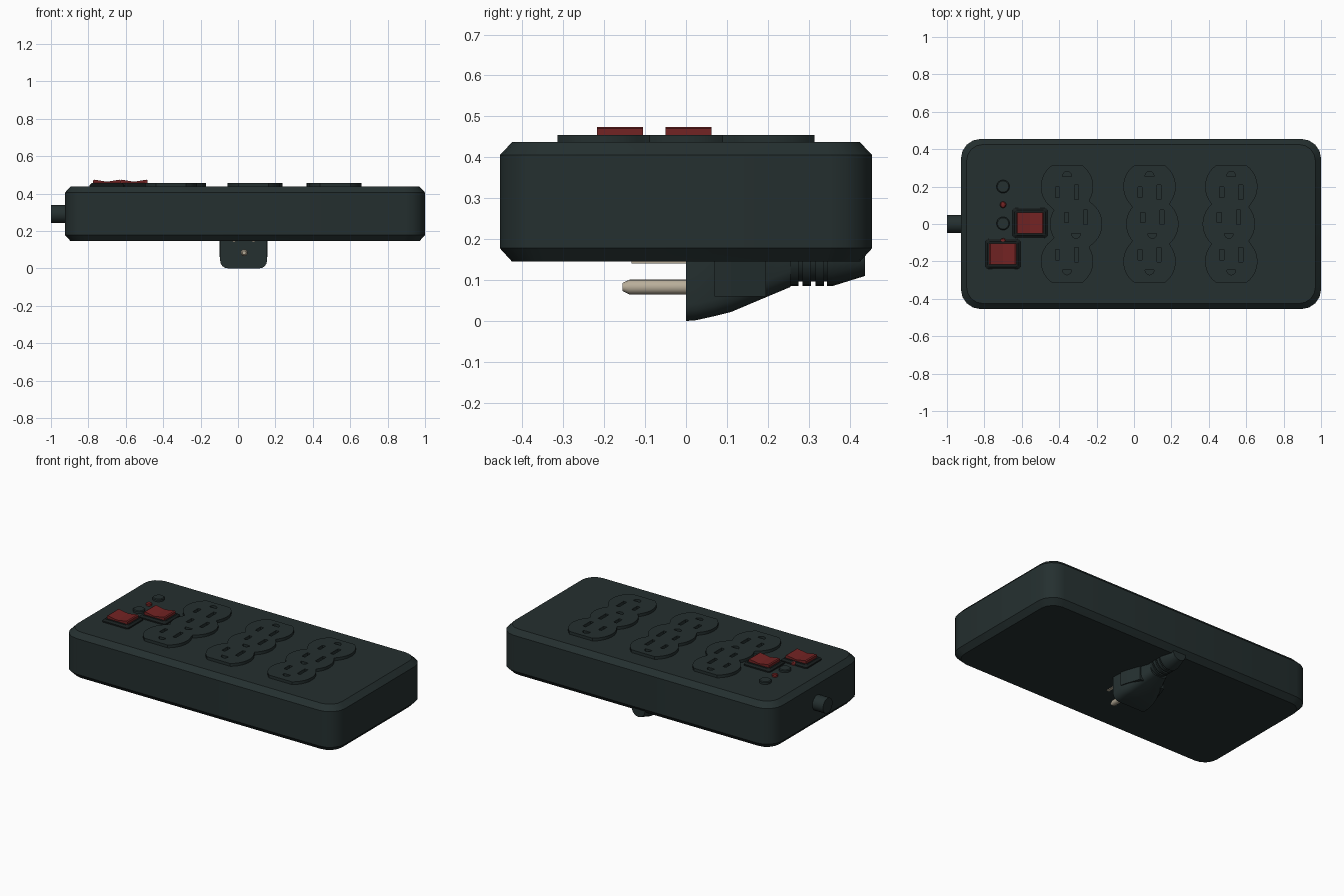
import bpy, bmesh, math
from mathutils import Matrix

if "Cube" in bpy.data.objects:
    bpy.data.objects.remove(bpy.data.objects["Cube"])


def mat(name, rgb):
    m = bpy.data.materials.new(name)
    m.diffuse_color = (*rgb, 1)
    m.use_nodes = True
    m.node_tree.nodes["Principled BSDF"].inputs["Base Color"].default_value = m.diffuse_color
    return m


SHELL = mat("charcoal plastic", (0.018, 0.029, 0.029))
DARK = mat("black plastic", (0.009, 0.013, 0.013))
RED = mat("red plastic", (0.17, 0.017, 0.017))
METAL = mat("prong metal", (0.48, 0.42, 0.32))


def finish(name, bm, material, smooth=True):
    bmesh.ops.recalc_face_normals(bm, faces=bm.faces)
    me = bpy.data.meshes.new(name)
    bm.to_mesh(me)
    bm.free()
    ob = bpy.data.objects.new(name, me)
    bpy.context.collection.objects.link(ob)
    me.materials.append(material)
    if smooth:
        bpy.ops.object.select_all(action='DESELECT')
        bpy.context.view_layer.objects.active = ob
        ob.select_set(True)
        bpy.ops.object.shade_smooth_by_angle(angle=math.radians(28))
    return ob


def loft(bm, rings):
    """Skin a list of equal-length point rings and cap both ends."""
    vs = [[bm.verts.new(p) for p in r] for r in rings]
    n = len(vs[0])
    for a, b in zip(vs, vs[1:]):
        for i in range(n):
            bm.faces.new((a[i], a[(i + 1) % n], b[(i + 1) % n], b[i]))
    bm.faces.new(vs[0][::-1])
    bm.faces.new(vs[-1])


def round_rect(x0, x1, y0, y1, r, seg=4):
    pts = []
    for cx, cy, a0 in ((x1 - r, y1 - r, 0), (x0 + r, y1 - r, 90),
                       (x0 + r, y0 + r, 180), (x1 - r, y0 + r, 270)):
        for k in range(seg + 1):
            a = math.radians(a0 + 90 * k / seg)
            pts.append((cx + r * math.cos(a), cy + r * math.sin(a)))
    return pts


def circle(cx, cy, r, n=24):
    return [(cx + r * math.cos(2 * math.pi * i / n),
             cy + r * math.sin(2 * math.pi * i / n)) for i in range(n)]


def prism(bm, pts, z0, z1):
    loft(bm, [[(x, y, z) for x, y in pts] for z in (z0, z1)])


def lathe_y(bm, x, z, stations, n=20):
    """Round part along y from (y, radius) stations."""
    loft(bm, [[(px, y, pz) for px, pz in circle(x, z, r, n)] for y, r in stations])


# Housing with chamfered top and bottom rims
bm = bmesh.new()
rings = []
for z, d in ((0.145, 0.03), (0.178, 0), (0.405, 0), (0.437, 0.03)):
    rings.append([(x, y, z) for x, y in
                  round_rect(-0.925 + d, 1 - d, -0.455 + d, 0.455 - d, 0.105 - d * 0.6)])
loft(bm, rings)
housing = finish("housing", bm, SHELL)

# Socket plates: three overlapping lobes, clipped flat at the ends
COLUMNS = ((-0.358, -0.31), (0.083, 0.098), (0.52, 0.507))
R, STEPS = 0.14, 42
plates = []
for outer, mid in COLUMNS:
    lobes = ((outer, 0.2), (mid, 0), (outer, -0.2))
    left, right = [], []
    for i in range(STEPS + 1):
        y = -0.314 + 0.628 * i / STEPS
        spans = [(cx, math.sqrt(R * R - (y - cy) ** 2)) for cx, cy in lobes if abs(y - cy) < R]
        right.append((max(c + h for c, h in spans), y))
        left.append((min(c - h for c, h in spans), y))
    bm = bmesh.new()
    prism(bm, right + left[::-1], 0.43, 0.455)
    plates.append(finish("socket_plate", bm, SHELL))

# Slot and ground-hole cutter
bm = bmesh.new()


def slot(x, y, w, h):
    prism(bm, [(x - w / 2, y - h / 2), (x + w / 2, y - h / 2),
               (x + w / 2, y + h / 2), (x - w / 2, y + h / 2)], 0.405, 0.5)


for outer, mid in COLUMNS:
    for cx, slot_y, ground_y, up in ((outer, 0.17, 0.255, 1), (mid, 0.035, -0.05, -1),
                                     (outer, -0.165, -0.245, -1)):
        slot(cx - 0.051, slot_y, 0.022, 0.055)
        slot(cx + 0.051, slot_y, 0.022, 0.078)
        half = [(cx + 0.024 * math.cos(math.pi * k / 8),
                 ground_y + up * 0.027 * math.sin(math.pi * k / 8)) for k in range(9)]
        prism(bm, half, 0.405, 0.5)
cutter = finish("slot_cutter", bm, DARK, smooth=False)
cutter.hide_render = True
for ob in [housing] + plates:
    bpy.context.view_layer.objects.active = ob
    mod = ob.modifiers.new("slots", 'BOOLEAN')
    mod.object = cutter
    mod.operation = 'DIFFERENCE'
    mod.solver = 'EXACT'
    bpy.ops.object.modifier_apply(modifier=mod.name)
bpy.data.objects.remove(cutter)

# Rocker switches in bevelled frames
for cx, cy in ((-0.556, 0.006), (-0.701, -0.161)):
    bm = bmesh.new()
    loft(bm, [[(x, y, z) for x, y in round_rect(cx - w, cx + w, cy - h, cy + h, 0.012, 2)]
              for z, w, h in ((0.43, 0.093, 0.08), (0.445, 0.093, 0.08), (0.455, 0.082, 0.068))])
    finish("switch_frame", bm, DARK)
    bm = bmesh.new()
    profile = [(-0.073, 0.45), (0.073, 0.45), (0.073, 0.47), (0.066, 0.474),
               (0.0, 0.463), (-0.066, 0.474), (-0.073, 0.47)]
    loft(bm, [[(cx + x, cy + y, z) for x, z in profile] for y in (-0.056, 0.056)])
    finish("switch_rocker", bm, RED, smooth=False)

# Round reset buttons and indicator lamps
for y in (0.2, 0.003):
    bm = bmesh.new()
    loft(bm, [[(px, py, z) for px, py in circle(-0.7, y, r)]
              for z, r in ((0.43, 0.035), (0.449, 0.035), (0.453, 0.03))])
    finish("reset_button", bm, SHELL)
for y in (0.103, -0.093):
    bm = bmesh.new()
    loft(bm, [[(px, py, z) for px, py in circle(-0.7, y, r, 16)]
              for z, r in ((0.43, 0.017), (0.447, 0.017), (0.453, 0.012), (0.455, 0.005))])
    finish("indicator_lamp", bm, RED)

# Cord stub on the left end
bm = bmesh.new()
loft(bm, [[(x, py, pz) for py, pz in circle(0, 0.29, 0.048)] for x in (-1.0, -0.91)])
finish("cord_stub", bm, SHELL)

# Plug body tapering towards the cord
PX = 0.03
bm = bmesh.new()
rings = []
for y, w, z0, z1 in ((0, 0.125, 0, 0.215), (0.025, 0.125, 0.002, 0.215), (0.07, 0.122, 0.012, 0.215),
                     (0.11, 0.112, 0.022, 0.213), (0.2, 0.08, 0.06, 0.21), (0.255, 0.062, 0.083, 0.208)):
    rings.append([(x, y, z) for x, z in round_rect(PX - w, PX + w, z0, z1, 0.04)])
loft(bm, rings)
finish("plug_body", bm, SHELL)

# Grip panels on both sides of the plug
bm = bmesh.new()
for s in (-1, 1):
    loft(bm, [[(PX + s * (w + dx), y, z) for dx, z in
               ((-0.02, 0.06), (0.006, 0.06), (0.006, 0.17), (-0.02, 0.17))]
              for y, w in ((0.07, 0.122), (0.11, 0.112), (0.195, 0.082))])
finish("plug_grips", bm, SHELL, smooth=False)

# Ribbed strain relief and cord end
bm = bmesh.new()
stations = [(0.24, 0.062)]
for y in (0.255, 0.285, 0.317):
    stations += [(y, 0.06), (y, 0.07), (y + 0.02, 0.07), (y + 0.02, 0.06)]
stations += [(0.345, 0.06), (0.345, 0.07), (0.36, 0.07), (0.437, 0.046)]
lathe_y(bm, PX, 0.156, stations)
finish("strain_relief", bm, SHELL)

# Ground pin and flat blades
bm = bmesh.new()
lathe_y(bm, PX + 0.003, 0.083, ((0.005, 0.018), (-0.138, 0.018), (-0.155, 0.01)), 16)
finish("ground_pin", bm, METAL)
bm = bmesh.new()
for s in (-1, 1):
    bmesh.ops.create_cube(bm, size=1, matrix=Matrix.Translation((PX + s * 0.052, -0.063, 0.171))
                          @ Matrix.Diagonal((0.016, 0.14, 0.06, 1)))
finish("flat_blades", bm, METAL, smooth=False)
